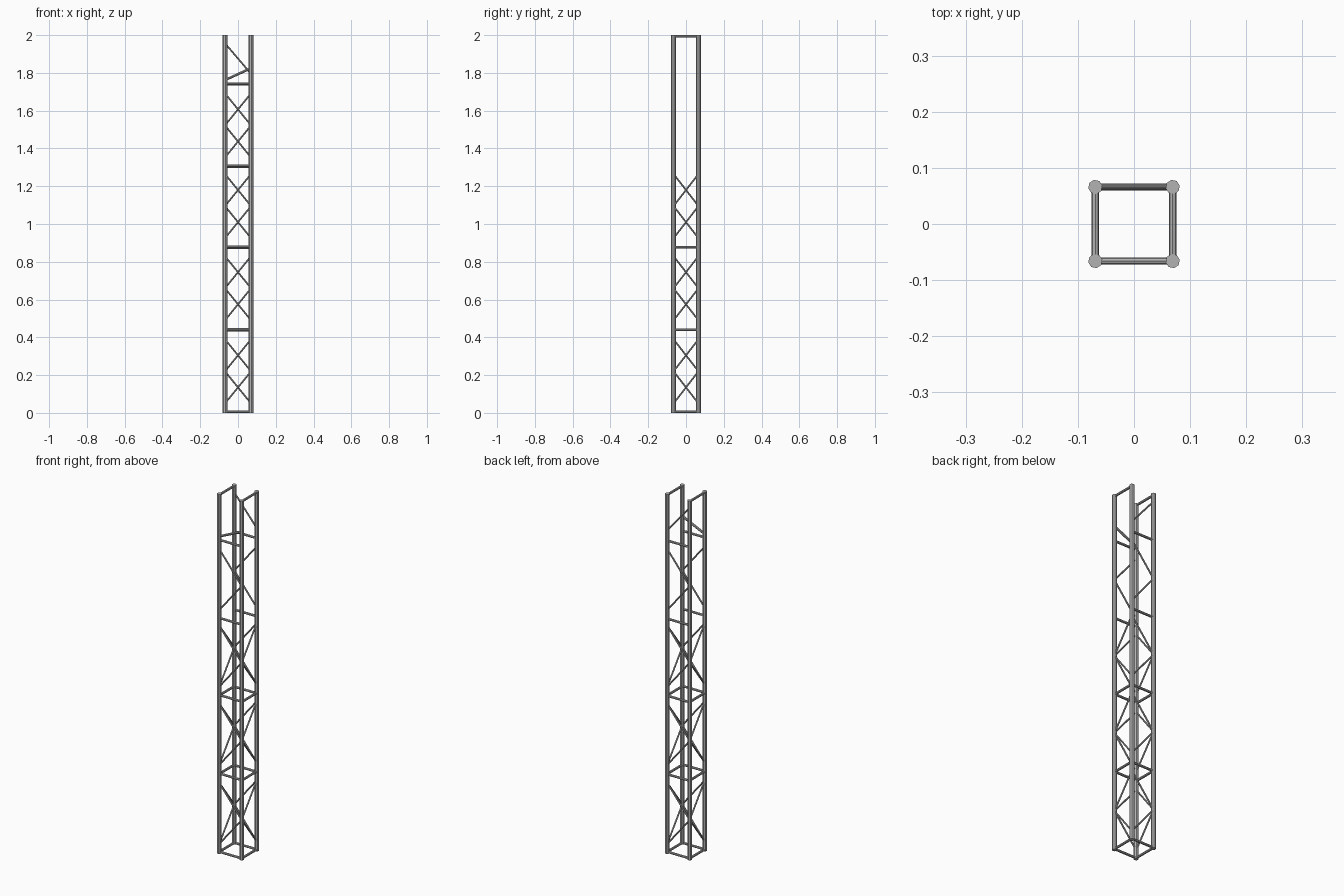
import bpy
from math import pi
from mathutils import Vector

cube = bpy.data.objects.get("Cube")
if cube:
    bpy.data.objects.remove(cube, do_unlink=True)

X, Y, HEIGHT = 0.069, 0.066, 2.0
POST_R, RAIL_R, BRACE_R = 0.0128, 0.0065, 0.0045

steel = bpy.data.materials.new("light_grey_steel")
steel.use_nodes = True
grey = (0.45, 0.45, 0.45, 1)
steel.diffuse_color = grey
steel.node_tree.nodes["Principled BSDF"].inputs["Base Color"].default_value = grey


def tube(name, start, end, radius, sides=8):
    """Straight faceted tube between two points."""
    a, b = Vector(start), Vector(end)
    axis = b - a
    bpy.ops.mesh.primitive_cylinder_add(vertices=sides, radius=radius, depth=axis.length)
    obj = bpy.context.object
    obj.name = name
    obj.rotation_mode = 'QUATERNION'
    obj.rotation_quaternion = axis.to_track_quat('Z', 'Y')
    obj.location = (a + b) / 2
    obj.data.materials.append(steel)
    return obj


# Corner posts
for side, x in (("right", -X), ("left", X)):
    for end, y in (("front", -Y), ("back", Y)):
        post = tube(f"{end}_{side}_post", (x, y, 0), (x, y, HEIGHT), POST_R)
        post.rotation_quaternion = (Vector((0, 0, 1)).to_track_quat('Z', 'Y'))
        post.data.transform(post.matrix_basis.to_3x3().to_4x4().Rotation(pi / 16, 4, 'Z'))

# Each face runs from the corner where its braces start to the opposite corner
FACES = {
    "front": ((-X, -Y), (X, -Y)),
    "back": ((X, Y), (-X, Y)),
    "left": ((X, Y), (X, -Y)),
    "right": ((-X, -Y), (-X, Y)),
}
LEVELS = (0.006, 0.44, 0.877, 1.306, 1.741)
BAYS = (0, 0.44, 0.875, 1.302)

for face, (near, far) in FACES.items():
    wide = face in ("front", "back")
    shift = {"front": 0.002, "back": -0.002}.get(face, 0)

    # Horizontal rails
    levels = LEVELS if wide else LEVELS[:3] + (HEIGHT - RAIL_R,)
    for i, z in enumerate(levels):
        dz = shift if 0 < i else 0
        tube(f"{face}_rail_{i + 1}", (*near, z + dz), (*far, z + dz), RAIL_R)

    # Zigzag braces, two per bay
    for i, z in enumerate(BAYS if wide else BAYS[:3]):
        tube(f"{face}_lower_brace_{i + 1}", (*near, z + 0.05), (*far, z + 0.22), BRACE_R)
        tube(f"{face}_upper_brace_{i + 1}", (*far, z + 0.22), (*near, z + 0.39), BRACE_R)

# Odd members in the open top bay
tube("front_top_strut", (-X, -Y, 1.762), (X, -Y, 1.825), RAIL_R)
tube("back_top_brace", (-X, Y, 1.957), (X, Y, 1.795), BRACE_R)
